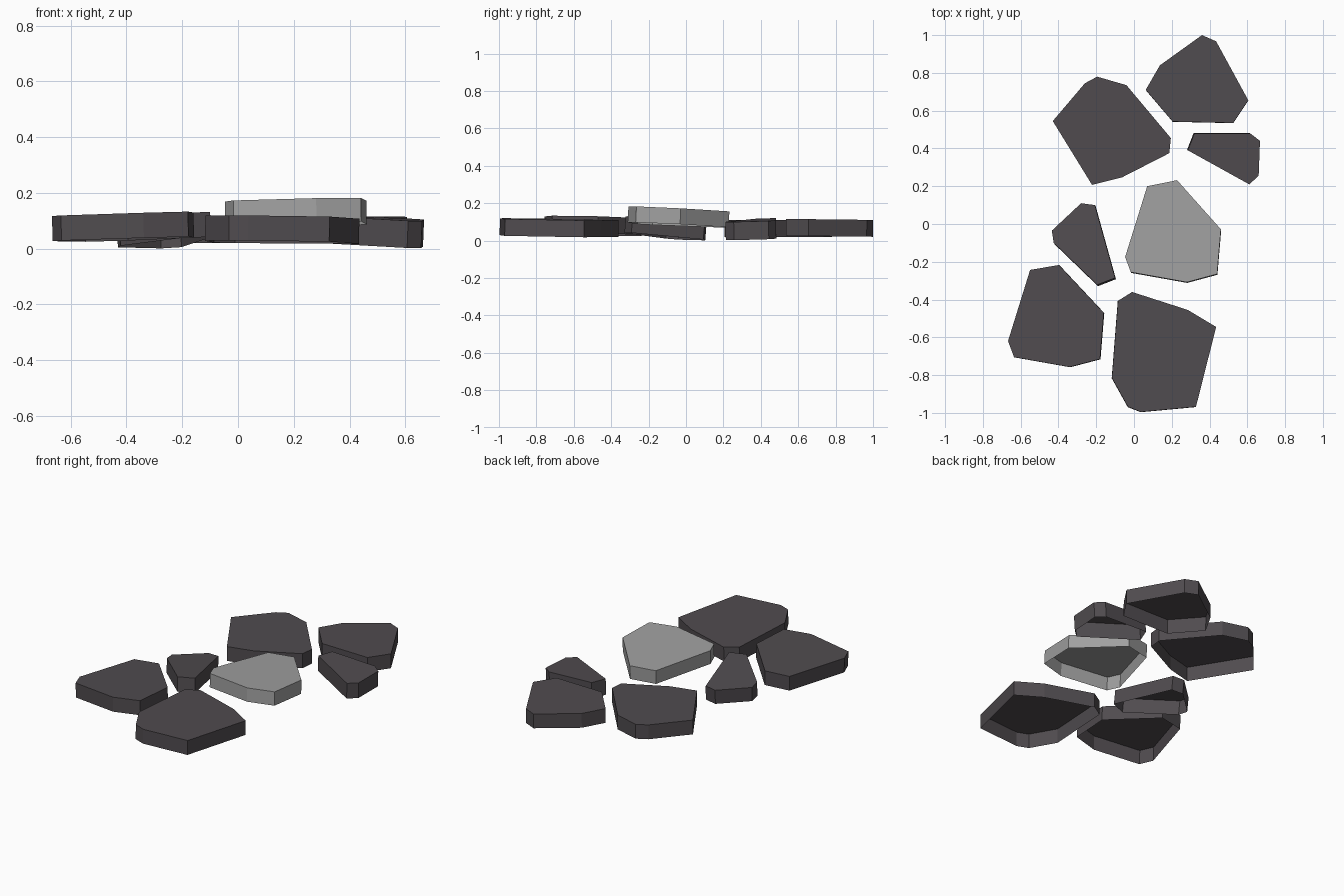
import bpy, bmesh
from mathutils import Vector

if "Cube" in bpy.data.objects:
    bpy.data.objects.remove(bpy.data.objects["Cube"])


def material(name, rgb):
    m = bpy.data.materials.new(name)
    m.diffuse_color = (*rgb, 1)
    m.use_nodes = True
    m.node_tree.nodes["Principled BSDF"].inputs["Base Color"].default_value = m.diffuse_color
    return m


dark = material("dark stone", (0.080, 0.071, 0.078))
light = material("light grey stone", (0.35, 0.35, 0.35))


def stone(name, mat, outline, centre, slope, thick):
    """Tilted flat slab, open underneath; outline is the top edge seen from above."""
    cx, cy, cz = centre
    gx, gy = slope
    bm = bmesh.new()
    top = bm.faces.new([bm.verts.new((x, y, cz + gx * (x - cx) + gy * (y - cy)))
                        for x, y in outline])
    top.normal_update()
    if top.normal.z < 0:
        top.normal_flip()
    # drop the rim along the tilted normal to make the side walls
    down = Vector((gx, gy, -1)).normalized() * thick
    rim = bmesh.ops.extrude_edge_only(bm, edges=bm.edges[:])["geom"]
    bmesh.ops.translate(bm, vec=down,
                        verts=[g for g in rim if isinstance(g, bmesh.types.BMVert)])
    bmesh.ops.recalc_face_normals(bm, faces=bm.faces[:])
    top.normal_update()
    if top.normal.z < 0:
        bmesh.ops.reverse_faces(bm, faces=bm.faces[:])
    mesh = bpy.data.meshes.new(name)
    bm.to_mesh(mesh)
    bm.free()
    mesh.materials.append(mat)
    bpy.context.collection.objects.link(bpy.data.objects.new(name, mesh))


# back pair of stones
stone("back_right_stone", dark,
      [(.36, 1), (.435, .967), (.605, .655), (.525, .535), (.205, .542), (.062, .71), (.137, .84)],
      (.33, .77, .113), (0, -.012), .09)
stone("back_left_stone", dark,
      [(-.195, .78), (-.04, .735), (.195, .455), (.187, .375), (-.063, .247), (-.222, .207),
       (-.43, .545), (-.26, .745)],
      (-.1, .48, .11), (0, 0), .09)

# small filler stones
stone("small_right_stone", dark,
      [(.32, .48), (.615, .48), (.667, .44), (.66, .255), (.61, .21), (.285, .39)],
      (.53, .37, .108), (-.04, .03), .0975)
stone("small_left_stone", dark,
      [(-.28, .11), (-.207, .1), (-.1, -.285), (-.195, -.322), (-.425, -.1), (-.435, -.035)],
      (-.15, -.3, .13), (.05, -.08), .09)

# raised light stone in the middle
stone("light_middle_stone", light,
      [(.07, .2), (.228, .232), (.46, -.028), (.44, -.265), (.28, -.308), (-.017, -.255),
       (-.047, -.175)],
      (.2, -.05, .168), (.02, -.045), .085)

# front pair of stones
stone("front_left_stone", dark,
      [(-.397, -.217), (-.16, -.47), (-.18, -.715), (-.34, -.757), (-.635, -.705),
       (-.667, -.62), (-.55, -.243)],
      (-.42, -.53, .123), (.03, -.015), .09)
stone("front_right_stone", dark,
      [(-.01, -.36), (.285, -.455), (.435, -.545), (.328, -.968), (.037, -.995),
       (-.032, -.968), (-.117, -.815), (-.085, -.407)],
      (.15, -.68, .113), (-.012, -.015), .09)
